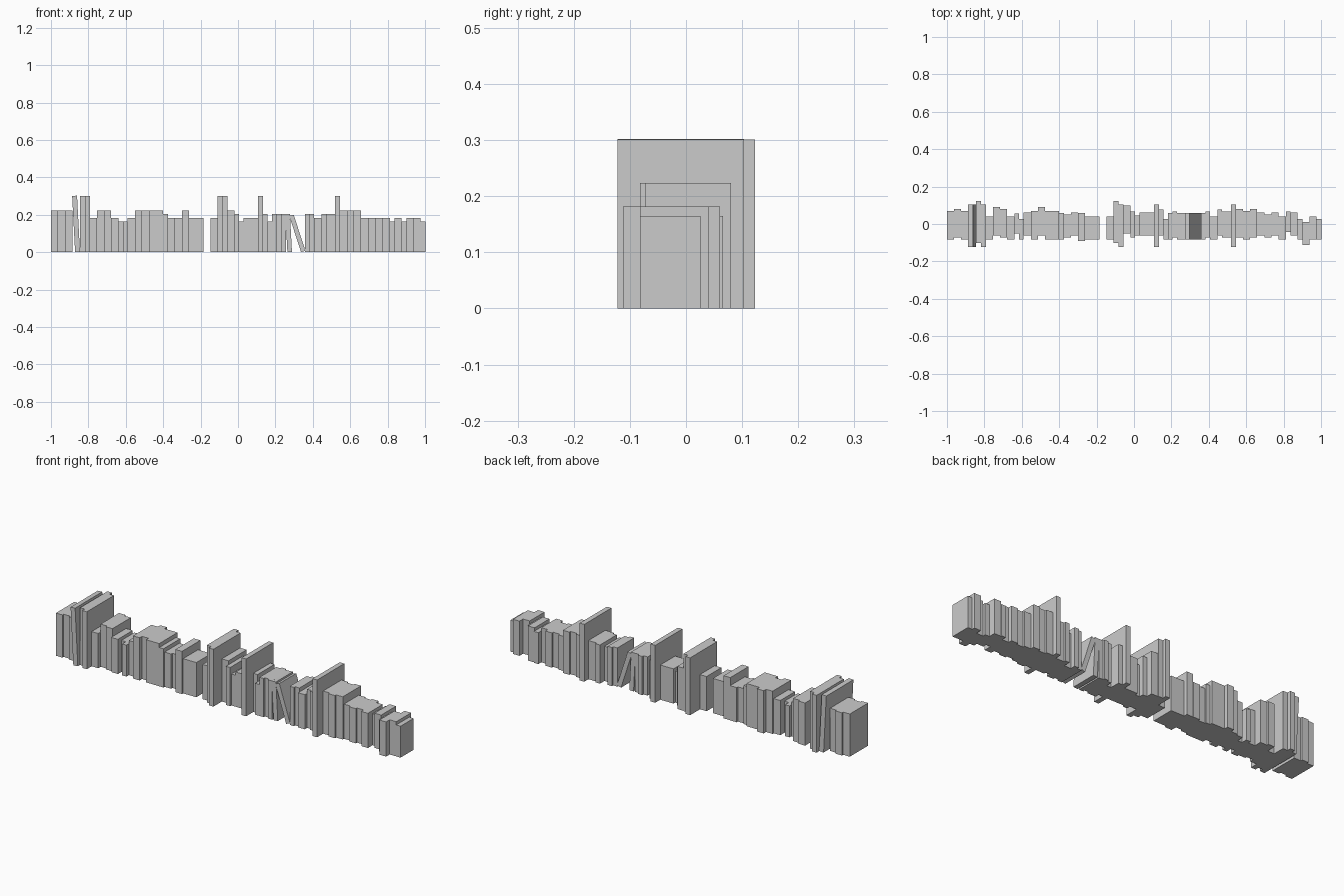
import bpy
import bmesh
from math import radians
from mathutils import Matrix, Vector

cube = bpy.data.objects.get("Cube")
if cube:
    bpy.data.objects.remove(cube, do_unlink=True)

grey = bpy.data.materials.new("plain_grey")
grey.use_nodes = True
colour = (0.6, 0.6, 0.6, 1)
grey.diffuse_color = colour
grey.node_tree.nodes["Principled BSDF"].inputs["Base Color"].default_value = colour

# Book formats: name, thickness, height, y of the front edge, depth
FORMATS = {
    "P": ("pocket_book", 0.025, 0.165, -0.082, 0.108),
    "N": ("novel", 0.0382, 0.182, -0.082, 0.123),
    "M": ("manual", 0.0245, 0.203, -0.082, 0.14),
    "L": ("large_book", 0.038, 0.224, -0.082, 0.152),
    "T": ("tall_book", 0.0262, 0.301, -0.122, 0.225),
}


def add_book(kind, x, shift=0, lean=0):
    """Stand a book with its lower left edge at x; return its right side."""
    name, thick, height, front, depth = FORMATS[kind]
    bm = bmesh.new()
    bmesh.ops.create_cube(bm, size=1)
    bmesh.ops.translate(bm, verts=bm.verts, vec=Vector((0.5, 0.5, 0.5)))
    bmesh.ops.scale(bm, verts=bm.verts, vec=Vector((thick, depth, height)))
    bmesh.ops.rotate(bm, verts=bm.verts, matrix=Matrix.Rotation(radians(-lean), 3, "Y"))
    mesh = bpy.data.meshes.new(name)
    bm.to_mesh(mesh)
    bm.free()
    mesh.materials.append(grey)
    book = bpy.data.objects.new(name, mesh)
    book.location = (x, front + shift * 0.01, 0)
    bpy.context.collection.objects.link(book)
    return x + thick


def add_row(x, books):
    """Set books side by side: format letter, then push-back in hundredths."""
    for token in books.split():
        x = add_book(token[0], x, int(token[1:]))


# Upright rows
add_row(-1.0, "L0 L1 L0")
add_row(-0.845, "T+2 T0 N0 L+2 L+1 N0 P+3 P0 N+2 L0 L+2 L0 L0 M0 N+1 N+2 L-1 N0 N0")
add_row(-0.148, "N0 T+2 T0 L+3 M+1 P+2 N+2 N+2 T0 M+2 P0 M0 M+1 M0")
add_row(0.358, "M0 M+1 N0 M+2 M+1 M+1 T0 L+1 L0 L+1 N+2 N+1 N+2 N0 P+4 N+2 P0 N-3 N0 P0")

# Leaning books
add_book("T", -0.871, 0, 3)
add_book("M", 0.264, 0, 3)
add_book("M", 0.337, 0, 18)
